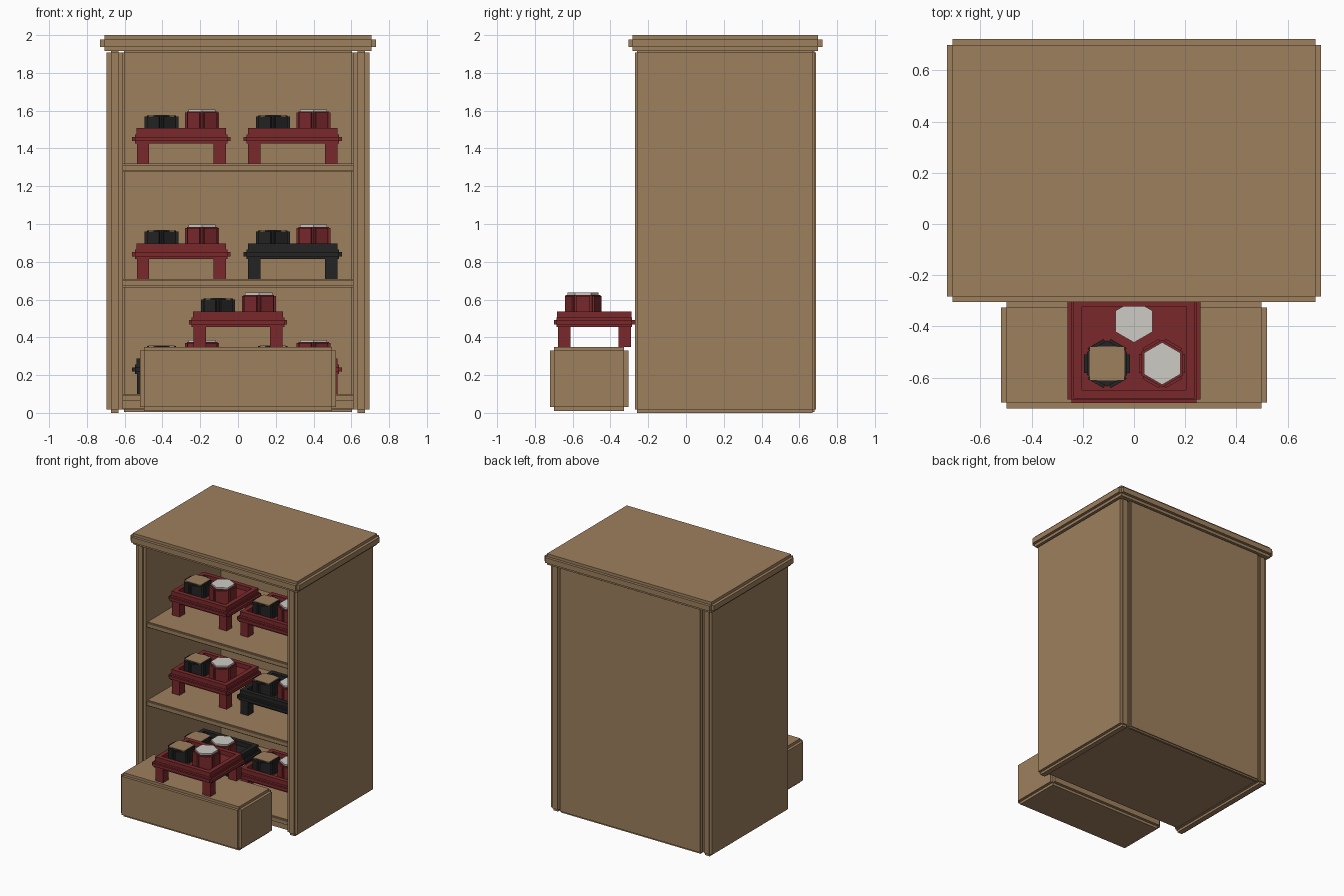
import bpy, bmesh, math
from mathutils import Matrix, Vector

if "Cube" in bpy.data.objects:
    bpy.data.objects.remove(bpy.data.objects["Cube"], do_unlink=True)


def material(name, rgb):
    m = bpy.data.materials.new(name)
    m.use_nodes = True
    m.diffuse_color = (*rgb, 1)
    m.node_tree.nodes["Principled BSDF"].inputs["Base Color"].default_value = (*rgb, 1)
    return m


WOOD = material("tan wood", (0.34, 0.215, 0.112))
RED = material("dark red lacquer", (0.195, 0.022, 0.025))
BLACK = material("black lacquer", (0.017, 0.017, 0.017))
WHITE = material("rice white", (0.61, 0.60, 0.56))


def finish(name, bm, mat):
    mesh = bpy.data.meshes.new(name)
    bm.to_mesh(mesh)
    bm.free()
    mesh.materials.append(mat)
    ob = bpy.data.objects.new(name, mesh)
    bpy.context.collection.objects.link(ob)
    return ob


def add_box(bm, lo, hi, turn=None):
    lo, hi = Vector(lo), Vector(hi)
    mat = Matrix.Translation((lo + hi) / 2) @ (turn or Matrix()) @ Matrix.Diagonal((*(hi - lo), 1))
    bmesh.ops.create_cube(bm, size=1, matrix=mat)


def box(name, lo, hi, mat):
    bm = bmesh.new()
    add_box(bm, lo, hi)
    return finish(name, bm, mat)


def notched_box(name, lo, hi, inset, mat):
    """Box with stepped edges: each pass is full size along one axis only."""
    bm = bmesh.new()
    for axis in range(3):
        step = Vector([0 if i == axis else inset[i] for i in range(3)])
        add_box(bm, Vector(lo) + step, Vector(hi) - step)
    return finish(name, bm, mat)


def hexagon(name, at, radius, height, mat, fluted=False):
    """Hexagonal prism with points along y; flutes add a raised slab on each side."""
    x, y, z = at
    bm = bmesh.new()
    bmesh.ops.create_cone(bm, cap_ends=True, segments=6, radius1=radius, radius2=radius,
                          depth=height,
                          matrix=Matrix.Translation((x, y, z + height / 2)))
    # put a point on the y axis
    pointy = min(abs(v.co.x - x) for v in bm.verts) < 0.001
    if not pointy:
        bmesh.ops.rotate(bm, verts=bm.verts, cent=at, matrix=Matrix.Rotation(math.pi / 6, 3, 'Z'))
    if fluted:
        w, f = 0.09, radius * 0.4
        for k in range(3):
            add_box(bm, (x - w, y - f, z), (x + w, y + f, z + height - 0.006),
                    Matrix.Rotation(k * math.pi / 3, 4, 'Z'))
    return finish(name, bm, mat)


def tray(label, x, y, z, mat):
    # four legs
    for sx in (-1, 1):
        for sy in (-1, 1):
            cx, cy = x + sx * 0.203, y + sy * 0.16
            box(label + "_leg", (cx - 0.033, cy - 0.033, z), (cx + 0.033, cy + 0.033, z + 0.11), mat)
    # stepped board
    notched_box(label + "_board", (x - 0.26, y - 0.215, z + 0.105), (x + 0.26, y + 0.215, z + 0.155),
                (0.015, 0.015, 0.014), mat)
    # raised rim
    bm = bmesh.new()
    ox, oy, t = 0.237, 0.197, 0.034
    for s in (-1, 1):
        a, b = sorted((s * ox, s * (ox - t)))
        add_box(bm, (x + a, y - oy, z + 0.14), (x + b, y + oy, z + 0.187))
        a, b = sorted((s * oy, s * (oy - t)))
        add_box(bm, (x - ox + t, y + a, z + 0.14), (x + ox - t, y + b, z + 0.187))
    finish(label + "_rim", bm, mat)
    # black soup bowl with a tan surface
    bx, by, floor = x - 0.105, y - 0.06, z + 0.15
    hexagon(label + "_soup_bowl", (bx, by, floor), 0.09, 0.105, BLACK, True)
    box(label + "_soup", (bx - 0.068, by - 0.066, z + 0.25), (bx + 0.068, by + 0.066, z + 0.258), WOOD)
    # red bowl with white filling
    rx = x + 0.11
    hexagon(label + "_rice_bowl", (rx, by, floor), 0.093, 0.125, RED, True)
    hexagon(label + "_rice", (rx, by, z + 0.265), 0.083, 0.022, WHITE)
    # flat dish at the back
    hexagon(label + "_dish", (x, y + 0.105, floor), 0.083, 0.02, WHITE)


# Cabinet shell
for side, s in (("left", 1), ("right", -1)):
    a, b = sorted((s * 0.61, s * 0.695))
    notched_box(side + "_side", (a, -0.27, 0), (b, 0.68, 1.925), (0.022, 0.01, 0.018), WOOD)
notched_box("back_panel", (-0.615, 0.655, 0.005), (0.615, 0.688, 1.92), (0.012, 0.008, 0.012), WOOD)
notched_box("top_slab", (-0.73, -0.305, 1.915), (0.73, 0.722, 2.0), (0.022, 0.022, 0.022), WOOD)

# Shelves and plinth
for i, top in enumerate((0.10, 0.71, 1.32)):
    notched_box("shelf_%d" % (i + 1), (-0.615, -0.25, top - 0.045), (0.615, 0.66, top),
                (0.005, 0.01, 0.008), WOOD)
box("plinth", (-0.615, -0.24, 0.02), (0.615, 0.66, 0.06), WOOD)

# Low bench in front
notched_box("bench", (-0.52, -0.72, 0.01), (0.52, -0.305, 0.35), (0.022, 0.022, 0.02), WOOD)

# Serving trays
tray("bench_tray", 0, -0.485, 0.35, RED)
rows = ((0.10, BLACK, RED), (0.71, RED, BLACK), (1.32, RED, RED))
for i, (z, right_mat, left_mat) in enumerate(rows):
    tray("right_tray_%d" % (i + 1), -0.30, 0.145, z, right_mat)
    tray("left_tray_%d" % (i + 1), 0.29, 0.145, z, left_mat)
